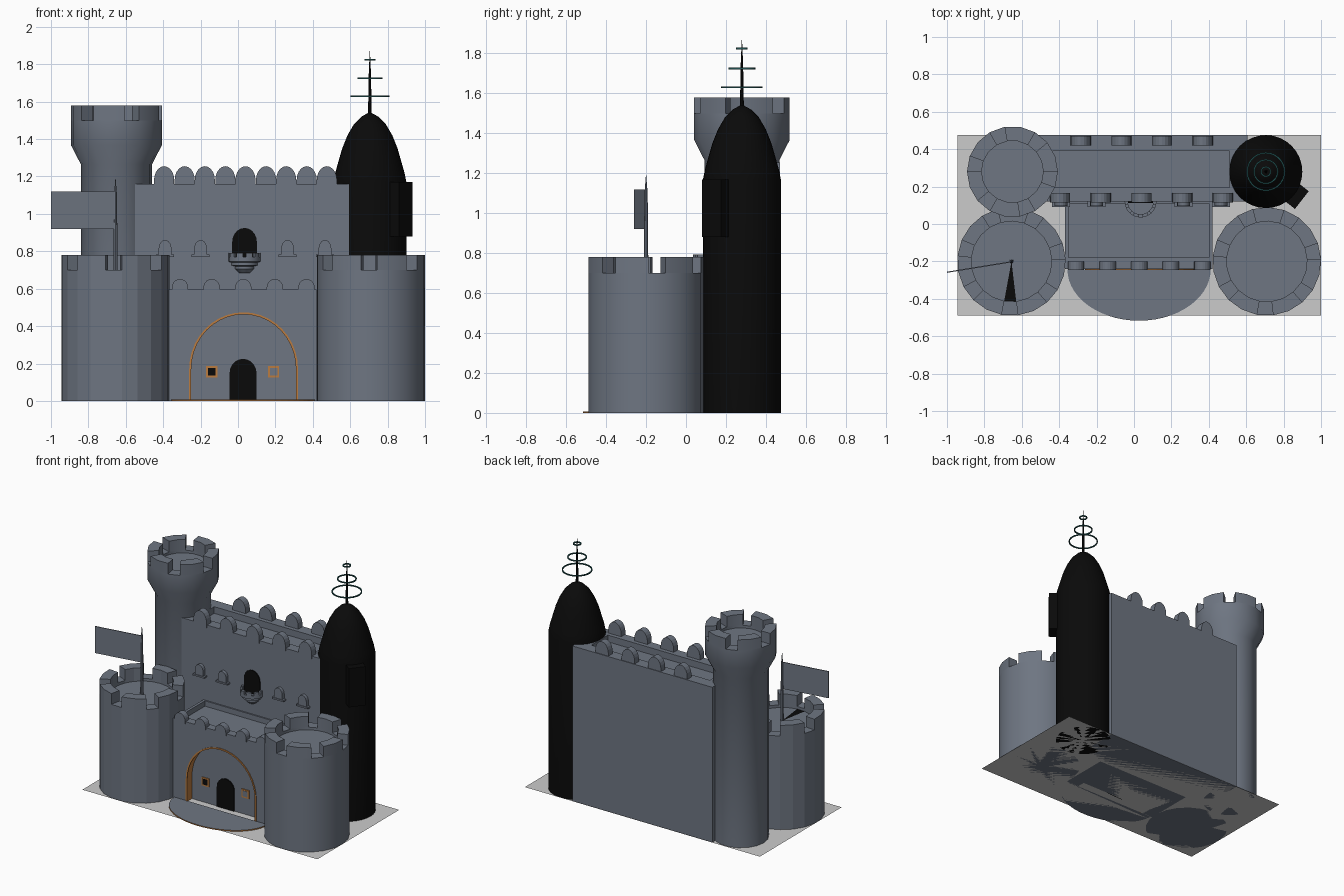
import bpy, bmesh, math
from mathutils import Vector

if "Cube" in bpy.data.objects:
    bpy.data.objects.remove(bpy.data.objects["Cube"])


def mat(name, c):
    m = bpy.data.materials.new(name)
    m.diffuse_color = (*c, 1)
    m.use_nodes = True
    m.node_tree.nodes["Principled BSDF"].inputs["Base Color"].default_value = m.diffuse_color
    return m


STONE = mat("stone_grey", (0.156, 0.18, 0.223))
BLACK = mat("black", (0.003, 0.003, 0.003))
ORANGE = mat("orange_trim", (0.50, 0.20, 0.05))
TEAL = mat("teal", (0.015, 0.085, 0.085))
PLATE = mat("light_grey", (0.6, 0.6, 0.6))


def finish(bm, name, *mats, smooth=False, recalc=True):
    if recalc:
        bmesh.ops.recalc_face_normals(bm, faces=bm.faces)
    me = bpy.data.meshes.new(name)
    bm.to_mesh(me)
    bm.free()
    for m in mats:
        me.materials.append(m)
    if smooth:
        me.polygons.foreach_set("use_smooth", [True] * len(me.polygons))
        me.set_sharp_from_angle(angle=math.radians(35))
    ob = bpy.data.objects.new(name, me)
    bpy.context.collection.objects.link(ob)
    return ob


def polar(c, r, a, z):
    return Vector((c[0] + r * math.cos(a), c[1] + r * math.sin(a), z))


def lathe(bm, c, prof, seg, off=0.0):
    """Spin (radius, z) points about a vertical axis; radius 0 closes the end."""
    rings = []
    for r, z in prof:
        if r == 0:
            rings.append([bm.verts.new((c[0], c[1], z))] * seg)
        else:
            rings.append([bm.verts.new(polar(c, r, off + math.tau * i / seg, z)) for i in range(seg)])
    for a, b in zip(rings, rings[1:]):
        for i in range(seg):
            j = (i + 1) % seg
            vs = list(dict.fromkeys([a[i], a[j], b[j], b[i]]))
            if len(vs) > 2:
                bm.faces.new(vs)


def round_part(name, c, prof, seg, m, smooth=True):
    bm = bmesh.new()
    lathe(bm, c, prof, seg)
    return finish(bm, name, m, smooth=smooth)


def tower(name, c, prof, ri, top, n, first, sink=0.02, smooth=True, dark=False):
    """Lathed tower with n notches; each notch is one side, each merlon two."""
    seg, (r, zc) = 3 * n, prof[-1]
    step = math.tau / seg
    off = math.radians(first) - step / 2
    bm = bmesh.new()
    lathe(bm, c, [(0, prof[0][1])] + prof + [(ri, zc), (ri, zc - sink), (0, zc - sink)], seg, off)
    for k in range(n):
        angs = [off + step * (3 * k + 1 + j) for j in range(3)]
        cols = [[bm.verts.new(polar(c, q, a, z)) for q, z in ((r, zc), (r, top), (ri, top), (ri, zc))] for a in angs]
        for a, b in zip(cols, cols[1:]):
            for i in range(4):
                bm.faces.new((a[i], a[(i + 1) % 4], b[(i + 1) % 4], b[i]))
        bm.faces.new(cols[0])
        bm.faces.new(cols[-1])
    # one dark floor wedge facing the front
    if dark:
        floor = [f for f in bm.faces if len(f.verts) == 3 and abs(f.calc_center_median().z - zc + sink) < 1e-4]
        min(floor, key=lambda f: f.calc_center_median().y).material_index = 1
    return finish(bm, name, STONE, BLACK, smooth=smooth)


def box(name, lo, hi, m, rot=0):
    bm = bmesh.new()
    bmesh.ops.create_cube(bm, size=1)
    for v in bm.verts:
        v.co = Vector(v.co[i] * (hi[i] - lo[i]) for i in range(3))
    ob = finish(bm, name, m)
    ob.location = [(lo[i] + hi[i]) / 2 for i in range(3)]
    ob.rotation_euler.z = rot
    return ob


def tray(name, lo, hi, inner, depth):
    """Block whose roof is sunk inside a parapet; inner = x0, x1, y0, y1."""
    bm = bmesh.new()
    bmesh.ops.create_cube(bm, size=1)
    for v in bm.verts:
        v.co = [hi[i] if v.co[i] > 0 else lo[i] for i in range(3)]
    top = max(bm.faces, key=lambda f: f.calc_center_median().z)
    for d in (0, depth):
        bmesh.ops.inset_individual(bm, faces=[top], thickness=0.005)
        for v in top.verts:
            v.co.x = inner[0] if v.co.x < (lo[0] + hi[0]) / 2 else inner[1]
            v.co.y = inner[2] if v.co.y < (lo[1] + hi[1]) / 2 else inner[3]
            v.co.z -= d
    return finish(bm, name, STONE)


def prism(name, pts, y0, y1, m):
    """Extrude an x-z outline from y0 to y1."""
    bm = bmesh.new()
    f = bm.faces.new([bm.verts.new((x, y0, z)) for x, z in pts])
    ext = bmesh.ops.extrude_face_region(bm, geom=[f])["geom"]
    bmesh.ops.translate(bm, vec=(0, y1 - y0, 0), verts=[g for g in ext if isinstance(g, bmesh.types.BMVert)])
    return finish(bm, name, m)


def arch(cx, half, z0, spring, top, n=10):
    curve = [(cx + half * math.cos(math.pi * i / n), spring + (top - spring) * math.sin(math.pi * i / n))
             for i in range(n + 1)]
    return [(cx + half, z0)] + curve + [(cx - half, z0)]


# ground plate
bm = bmesh.new()
bm.faces.new([bm.verts.new(p) for p in ((-0.945, -0.49, 0), (1, -0.49, 0), (1, 0.477, 0), (-0.945, 0.477, 0))])
finish(bm, "ground_plate", PLATE, recalc=False)

# low front towers and tall rear tower
for nm, x, sm in (("front_left_tower", -0.655, False), ("front_right_tower", 0.71, True)):
    tower(nm, (x, -0.2), [(0.29, 0), (0.29, 0.70)], 0.215, 0.78, 7, 11, smooth=sm, dark=x < 0)
tower("tall_tower", (-0.65, 0.28), [(0.19, 0), (0.19, 1.265), (0.243, 1.367), (0.243, 1.50)],
      0.165, 1.58, 6, -10)

# dark domed tower with side turret
DC = (0.705, 0.28)
round_part("domed_tower", DC, [(0, 0), (0.195, 0), (0.195, 1.17), (0.185, 1.22), (0.168, 1.28), (0.148, 1.35),
           (0.12, 1.42), (0.085, 1.48), (0.045, 1.52), (0, 1.545)], 32, BLACK)
box("side_turret", (0.79, 0.105, 0.88), (0.91, 0.225, 1.17), BLACK, math.radians(-38))
round_part("spire", DC, [(0, 1.52), (0.010, 1.52), (0.006, 1.75), (0, 1.885)], 8, BLACK)
for i, (z, r) in enumerate(((1.63, 0.10), (1.725, 0.063), (1.825, 0.025))):
    t = 0.004
    round_part(f"spire_ring_{i}", DC, [(r - t, z - t), (r + t, z - t), (r + t, z + t), (r - t, z + t),
               (r - t, z - t)], 28, TEAL)

# keep with pointed merlons front and back
tray("keep", (-0.55, 0.12, 0), (0.608, 0.475, 1.16), (-0.47, 0.51, 0.195, 0.39), 0.05)
for row, x0, n, y in (("front", -0.395, 5, 0.115), ("back", -0.285, 4, 0.42)):
    for i in range(n):
        prism(f"keep_merlon_{row}_{i}", arch(x0 + 0.2175 * i, 0.054, 1.14, 1.18, 1.255), y, y + 0.05, STONE)

# balcony, its doorway and small arched niches
tower("balcony", (0.035, 0.12), [(0.03, 0.685), (0.05, 0.705), (0.05, 0.72), (0.07, 0.725), (0.07, 0.74),
      (0.085, 0.745), (0.085, 0.77)], 0.068, 0.792, 10, -90)
prism("balcony_door", arch(0.035, 0.066, 0.74, 0.85, 0.925), 0.113, 0.121, BLACK)
for i, x in enumerate((-0.39, -0.2, 0.265, 0.465)):
    prism(f"niche_{i}", arch(x, 0.034, 0.78, 0.815, 0.86), 0.095, 0.125, STONE)
    box(f"niche_sill_{i}", (x - 0.048, 0.09, 0.77), (x + 0.048, 0.125, 0.782), STONE)

# gatehouse with arched recess, jamb painted orange
gate = tray("gatehouse", (-0.37, -0.24, 0), (0.42, 0.13, 0.595), (-0.35, 0.40, -0.18, 0.11), 0.04)
gate.data.materials.append(ORANGE)
cut = prism("gate_cutter", arch(0.03, 0.285, -0.1, 0.17, 0.468, 20), -0.4, -0.18, STONE)
cut.hide_render = True
mod = gate.modifiers.new("recess", "BOOLEAN")
mod.operation, mod.object, mod.solver = "DIFFERENCE", cut, "EXACT"
bpy.context.view_layer.update()
dg = bpy.context.evaluated_depsgraph_get()
new = bpy.data.meshes.new_from_object(gate.evaluated_get(dg))
gate.modifiers.clear()
gate.data = new
bpy.data.objects.remove(cut)
for p in new.polygons:
    c = p.center
    inside = abs(c.x - 0.03) < 0.29 and -0.239 < c.y < -0.181 and 0 < c.z < 0.48
    p.material_index = 1 if inside and abs(p.normal.y) < 0.5 else 0
for i in range(5):
    prism(f"gate_merlon_{i}", arch(-0.31 + 0.169 * i, 0.044, 0.58, 0.605, 0.652), -0.247, -0.2, STONE)

# orange arch trim, gate door and framed windows
prism("arch_trim", arch(0.03, 0.291, 0, 0.17, 0.474, 20) + arch(0.03, 0.28, 0, 0.17, 0.463, 20)[::-1],
      -0.245, -0.238, ORANGE)
prism("gate_door", arch(0.027, 0.072, 0, 0.15, 0.225), -0.187, -0.179, BLACK)
for side, x, m in (("left", -0.14, BLACK), ("right", 0.19, STONE)):
    box(f"window_frame_{side}", (x - 0.03, -0.187, 0.125), (x + 0.03, -0.179, 0.187), ORANGE)
    box(f"window_pane_{side}", (x - 0.02, -0.189, 0.135), (x + 0.02, -0.18, 0.177), m)

# half-round drawbridge with orange rim
bm = bmesh.new()
pts = [(0.027 + 0.383 * math.cos(math.pi * i / 28), -0.242 - 0.275 * math.sin(math.pi * i / 28)) for i in range(29)]
lo = [bm.verts.new((x, y, 0.0)) for x, y in pts]
hi = [bm.verts.new((x, y, 0.008)) for x, y in pts]
bm.faces.new(lo)
bm.faces.new(hi)
for i in range(29):
    j = (i + 1) % 29
    bm.faces.new((lo[i], lo[j], hi[j], hi[i])).material_index = 1
finish(bm, "drawbridge", STONE, ORANGE)

# flag and pole on the front left tower
round_part("flag_pole", (-0.655, -0.2), [(0, 0.68), (0.012, 0.68), (0.008, 1.1), (0, 1.2)], 8, STONE)
bm = bmesh.new()
a, b = Vector((-0.66, -0.203, 0)), Vector((-1.0, -0.258, 0))
t = Vector((0, 0.003, 0))
ring = [[bm.verts.new(p + Vector((0, 0, z))) for p in (a - t, b - t, b + t, a + t)] for z in (0.92, 1.12)]
bm.faces.new(ring[0])
bm.faces.new(ring[1])
for i in range(4):
    j = (i + 1) % 4
    bm.faces.new((ring[0][i], ring[0][j], ring[1][j], ring[1][i]))
finish(bm, "flag", STONE)
